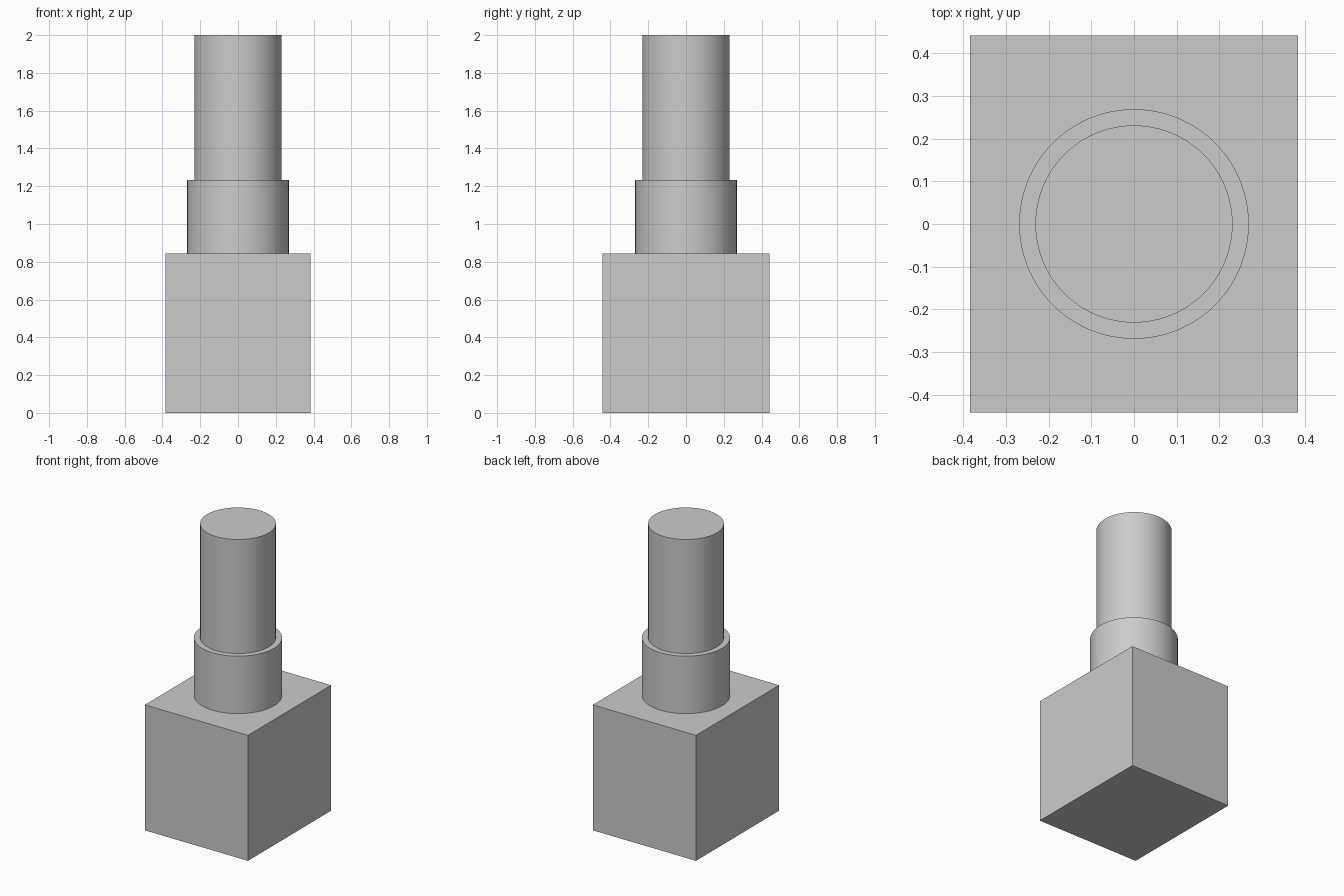
import bpy
import math

cube = bpy.data.objects.get("Cube")
if cube:
    bpy.data.objects.remove(cube, do_unlink=True)

# Single plain grey material
grey = bpy.data.materials.new("plain_grey")
grey.use_nodes = True
colour = (0.6, 0.6, 0.6, 1.0)
grey.diffuse_color = colour
grey.node_tree.nodes["Principled BSDF"].inputs["Base Color"].default_value = colour

BASE_TOP, COLLAR_TOP, SHAFT_TOP = 0.845, 1.232, 2.0


def finish(name):
    obj = bpy.context.object
    obj.name = name
    obj.data.materials.append(grey)
    return obj


def cylinder(name, radius, bottom, top):
    bpy.ops.mesh.primitive_cylinder_add(
        vertices=96, radius=radius, depth=top - bottom,
        location=(0, 0, (bottom + top) / 2))
    finish(name)
    bpy.ops.object.shade_smooth_by_angle(angle=math.radians(30))


# Rectangular block at the bottom
bpy.ops.mesh.primitive_cube_add(size=1, location=(0, 0, BASE_TOP / 2))
base = finish("base_block")
base.scale = (0.768, 0.884, BASE_TOP)
bpy.ops.object.transform_apply(location=False, rotation=False, scale=True)

# Stepped round post: wide collar, then narrower shaft
cylinder("collar", 0.269, BASE_TOP, COLLAR_TOP)
cylinder("shaft", 0.231, COLLAR_TOP, SHAFT_TOP)
